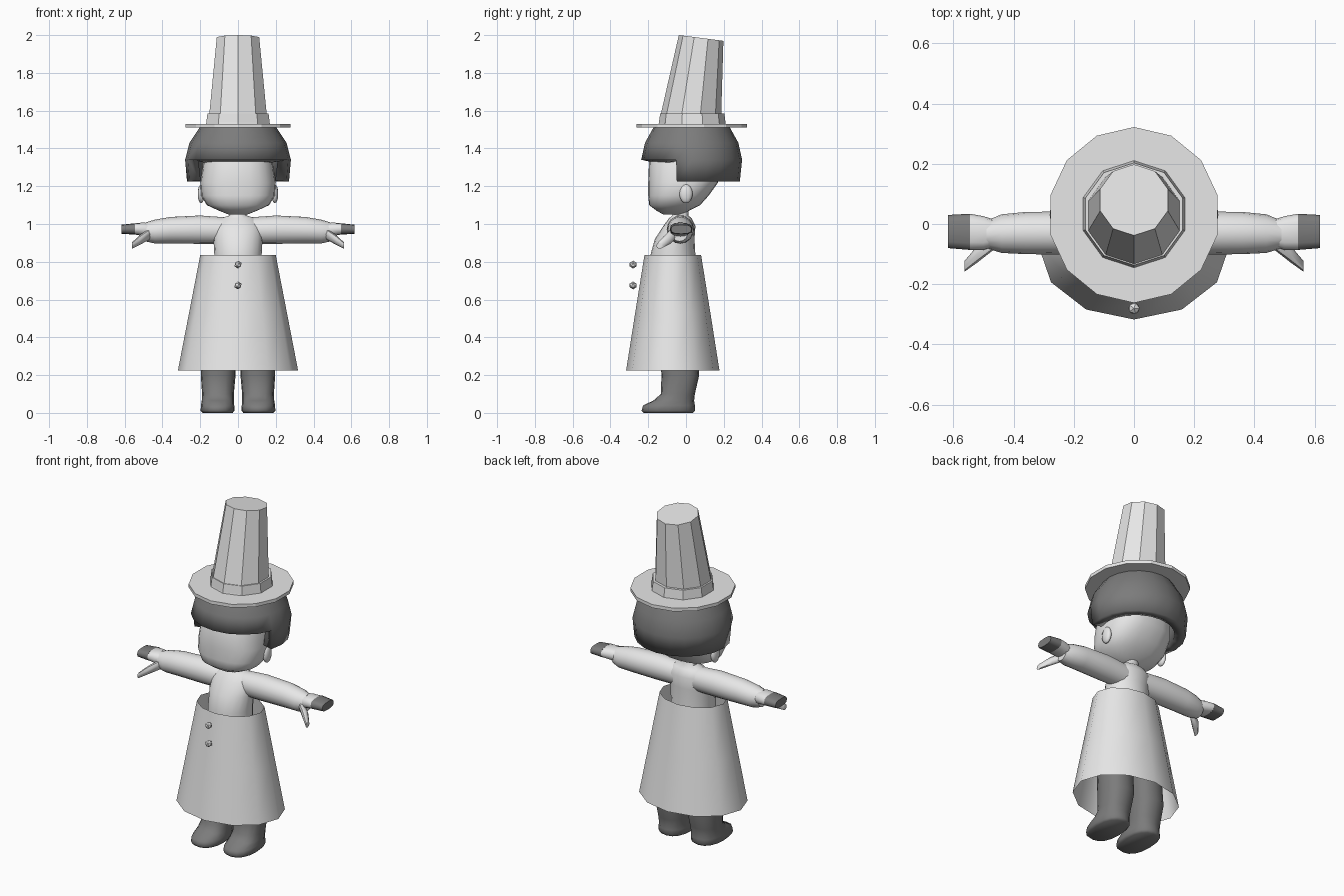
import bpy, bmesh
from math import sin, cos, pi, radians, copysign
from mathutils import Matrix

cube = bpy.data.objects.get("Cube")
if cube:
    bpy.data.objects.remove(cube, do_unlink=True)


def make_material(name, value):
    mat = bpy.data.materials.new(name)
    mat.use_nodes = True
    color = (value, value, value, 1)
    mat.diffuse_color = color
    mat.node_tree.nodes["Principled BSDF"].inputs["Base Color"].default_value = color
    return mat


LIGHT = make_material("light_grey", 0.8)
DARK = make_material("dark_grey", 0.2)


def finish(name, bm, mat, smooth=None, mirror=False):
    """Turn a bmesh into an object, optionally smooth and mirrored across x."""
    bmesh.ops.recalc_face_normals(bm, faces=bm.faces)
    mesh = bpy.data.meshes.new(name)
    bm.to_mesh(mesh)
    bm.free()
    mesh.materials.append(mat)
    ob = bpy.data.objects.new(name, mesh)
    bpy.context.collection.objects.link(ob)
    if mirror:
        ob.modifiers.new("Mirror", 'MIRROR')
    if smooth:
        bpy.ops.object.select_all(action='DESELECT')
        ob.select_set(True)
        bpy.context.view_layer.objects.active = ob
        bpy.ops.object.shade_smooth_by_angle(angle=radians(smooth))
    return ob


def loft(rings, sides, axis='z', caps=True, power=1.0):
    """Skin rings of (position, centre a, centre b, radius a, radius b)."""
    bm = bmesh.new()
    loops = []
    for p, ca, cb, ra, rb in rings:
        loop = []
        for i in range(sides):
            t = 2 * pi * i / sides
            s, c = sin(t), -cos(t)
            a = ca + ra * copysign(abs(s) ** power, s)
            b = cb + rb * copysign(abs(c) ** power, c)
            loop.append(bm.verts.new((a, b, p) if axis == 'z' else (p, a, b)))
        loops.append(loop)
    for low, high in zip(loops, loops[1:]):
        for i in range(sides):
            j = (i + 1) % sides
            bm.faces.new((low[i], low[j], high[j], high[i]))
    if caps:
        bm.faces.new(loops[0][::-1])
        bm.faces.new(loops[-1])
    return bm


# Tall hat: leaning crown, band and brim
bm = loft([(1.53, 0, 0.02, 0.165, 0.165), (1.985, 0, 0.08, 0.118, 0.118)], 10)
for v in bm.verts:
    if v.co.z > 1.9:
        v.co.z -= 0.13 * (v.co.y - 0.08)
finish("hat_crown", bm, LIGHT)
finish("hat_band", loft([(1.525, 0, 0.033, 0.178, 0.178),
                         (1.585, 0, 0.033, 0.17, 0.17)], 10), LIGHT)
finish("hat_brim", loft([(1.51, 0, 0.03, 0.285, 0.292),
                         (1.53, 0, 0.03, 0.285, 0.292)], 14), LIGHT)

# Bowl-cut hair with the face opening cut out of the lowest band
bm = loft([(1.225, 0, 0.03, 0.27, 0.255), (1.34, 0, 0.03, 0.28, 0.267),
           (1.43, 0, 0.03, 0.257, 0.247), (1.515, 0, 0.03, 0.2, 0.2)], 20)
opening = []
for f in bm.faces:
    c = f.calc_center_median()
    if len(f.verts) > 4 and c.z < 1.3 or c.z < 1.34 and c.y < -0.055:
        opening.append(f)
bmesh.ops.delete(bm, geom=opening, context='FACES')
hair = finish("hair", bm, DARK, 45)
shell = hair.modifiers.new("Thickness", 'SOLIDIFY')
shell.thickness = 0.06
shell.offset = -1

# Head with a flattened face and full cheeks
finish("head", loft([(1.05, 0, -0.07, 0.05, 0.05), (1.07, 0, -0.07, 0.1, 0.085),
                     (1.1, 0, -0.06, 0.165, 0.135), (1.15, 0, -0.04, 0.195, 0.16),
                     (1.22, 0, -0.015, 0.2, 0.185), (1.35, 0, 0, 0.18, 0.195),
                     (1.46, 0, 0.02, 0.14, 0.15)], 24, power=0.8), LIGHT, 60)

# Ears
bm = bmesh.new()
bmesh.ops.create_uvsphere(bm, u_segments=12, v_segments=8, radius=1,
                          matrix=Matrix.Translation((0.195, 0, 1.16))
                          @ Matrix.Diagonal((0.018, 0.035, 0.05, 1)))
finish("ears", bm, LIGHT, 60, mirror=True)

# Torso and neck
finish("torso", loft([(0.45, 0, -0.07, 0.13, 0.11), (0.83, 0, -0.07, 0.125, 0.12),
                      (0.92, 0, -0.06, 0.13, 0.105), (0.99, 0, -0.035, 0.13, 0.085),
                      (1.03, 0, -0.03, 0.095, 0.06), (1.045, 0, -0.03, 0.045, 0.042),
                      (1.1, 0, -0.03, 0.045, 0.045)], 20), LIGHT, 70)

# Outstretched sleeves
finish("arms", loft([(0.06, -0.03, 0.965, 0.065, 0.07), (0.2, -0.03, 0.97, 0.072, 0.075),
                     (0.36, -0.03, 0.967, 0.07, 0.07), (0.44, -0.032, 0.96, 0.064, 0.063),
                     (0.49, -0.035, 0.958, 0.046, 0.05)], 16, axis='x'),
       LIGHT, 60, mirror=True)

# Mitten-like hands and thumbs
finish("palms", loft([(0.45, -0.03, 0.965, 0.04, 0.035), (0.5, -0.03, 0.972, 0.056, 0.036),
                      (0.545, -0.026, 0.974, 0.06, 0.03)], 12, axis='x', power=0.8),
       LIGHT, 60, mirror=True)
finish("fingers", loft([(0.545, -0.026, 0.974, 0.06, 0.03),
                        (0.618, -0.025, 0.972, 0.055, 0.024)], 12, axis='x', power=0.7),
       DARK, 60, mirror=True)
finish("thumbs", loft([(0.465, -0.065, 0.95, 0.02, 0.03), (0.52, -0.1, 0.915, 0.028, 0.026),
                       (0.562, -0.14, 0.885, 0.018, 0.017)], 8, axis='x'),
       LIGHT, 60, mirror=True)

# Open flared skirt
finish("skirt", loft([(0.225, 0, -0.07, 0.318, 0.247), (0.53, 0, -0.07, 0.259, 0.199),
                      (0.835, 0, -0.07, 0.2, 0.15)], 12, caps=False), LIGHT, 60)

# Front buttons
for i, height in enumerate((0.675, 0.785)):
    bm = bmesh.new()
    bmesh.ops.create_icosphere(bm, subdivisions=1, radius=0.021,
                               matrix=Matrix.Translation((0, -0.28, height)))
    finish(f"button_{i + 1}", bm, LIGHT)

# Legs running down into rounded boots
finish("legs", loft([(0, 0.108, -0.093, 0.08, 0.13), (0.012, 0.108, -0.093, 0.09, 0.142),
                     (0.04, 0.108, -0.09, 0.088, 0.137), (0.065, 0.107, -0.065, 0.085, 0.108),
                     (0.1, 0.106, -0.043, 0.084, 0.09), (0.2, 0.105, -0.03, 0.092, 0.1),
                     (0.5, 0.1, -0.05, 0.09, 0.1)], 16, power=0.85),
       DARK, 60, mirror=True)
